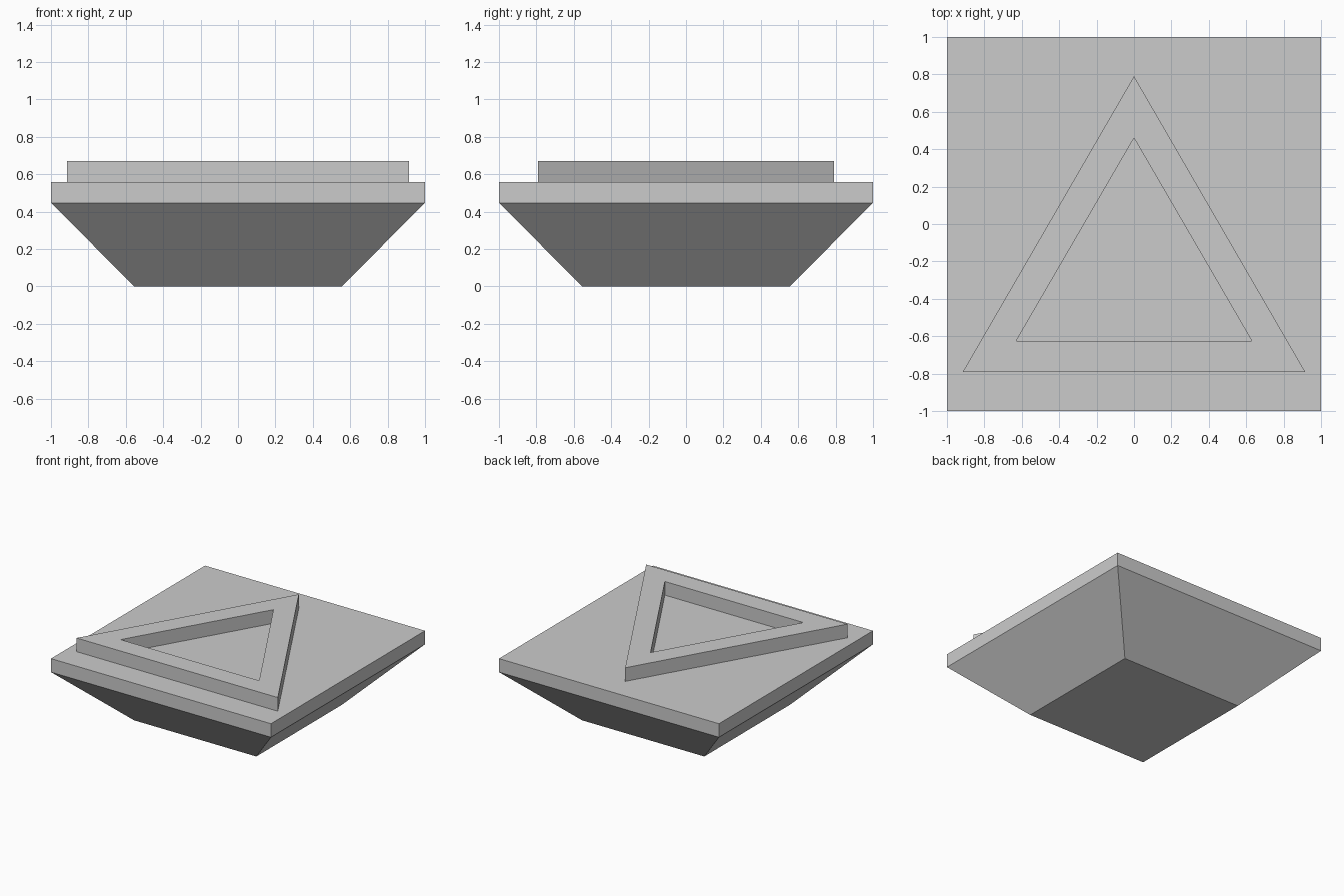
import bpy
import bmesh

cube = bpy.data.objects.get("Cube")
if cube:
    bpy.data.objects.remove(cube, do_unlink=True)

# Single grey material
grey = bpy.data.materials.new("light grey")
grey.use_nodes = True
grey.diffuse_color = (0.6, 0.6, 0.6, 1)
grey.node_tree.nodes["Principled BSDF"].inputs["Base Color"].default_value = (0.6, 0.6, 0.6, 1)


def square(half):
    return [(-half, -half), (half, -half), (half, half), (-half, half)]


def triangle(half_width, base_y, apex_y):
    return [(-half_width, base_y), (half_width, base_y), (0, apex_y)]


def loft(name, sections, closed_ring=False):
    """Join (outline, height) sections; cap the ends or close them into a ring."""
    bm = bmesh.new()
    loops = [[bm.verts.new((x, y, z)) for x, y in outline] for outline, z in sections]
    pairs = list(zip(loops, loops[1:]))
    if closed_ring:
        pairs.append((loops[-1], loops[0]))
    else:
        bm.faces.new(loops[0][::-1])
        bm.faces.new(loops[-1])
    for low, high in pairs:
        n = len(low)
        for i in range(n):
            j = (i + 1) % n
            bm.faces.new((low[i], low[j], high[j], high[i]))
    bmesh.ops.recalc_face_normals(bm, faces=bm.faces)
    mesh = bpy.data.meshes.new(name)
    bm.to_mesh(mesh)
    bm.free()
    mesh.materials.append(grey)
    obj = bpy.data.objects.new(name, mesh)
    bpy.context.collection.objects.link(obj)
    return obj


RIM, PLATE, TOP = 0.447, 0.558, 0.67

# Square pad with a tapered underside and a straight rim
loft("tapered_base", [(square(0.555), 0), (square(1), RIM), (square(1), PLATE)])

# Raised triangular frame, open in the middle down to the plate
outer = triangle(0.915, -0.79, 0.79)
inner = triangle(0.63, -0.625, 0.46)
loft("triangle_frame",
     [(outer, PLATE), (outer, TOP), (inner, TOP), (inner, PLATE)],
     closed_ring=True)
